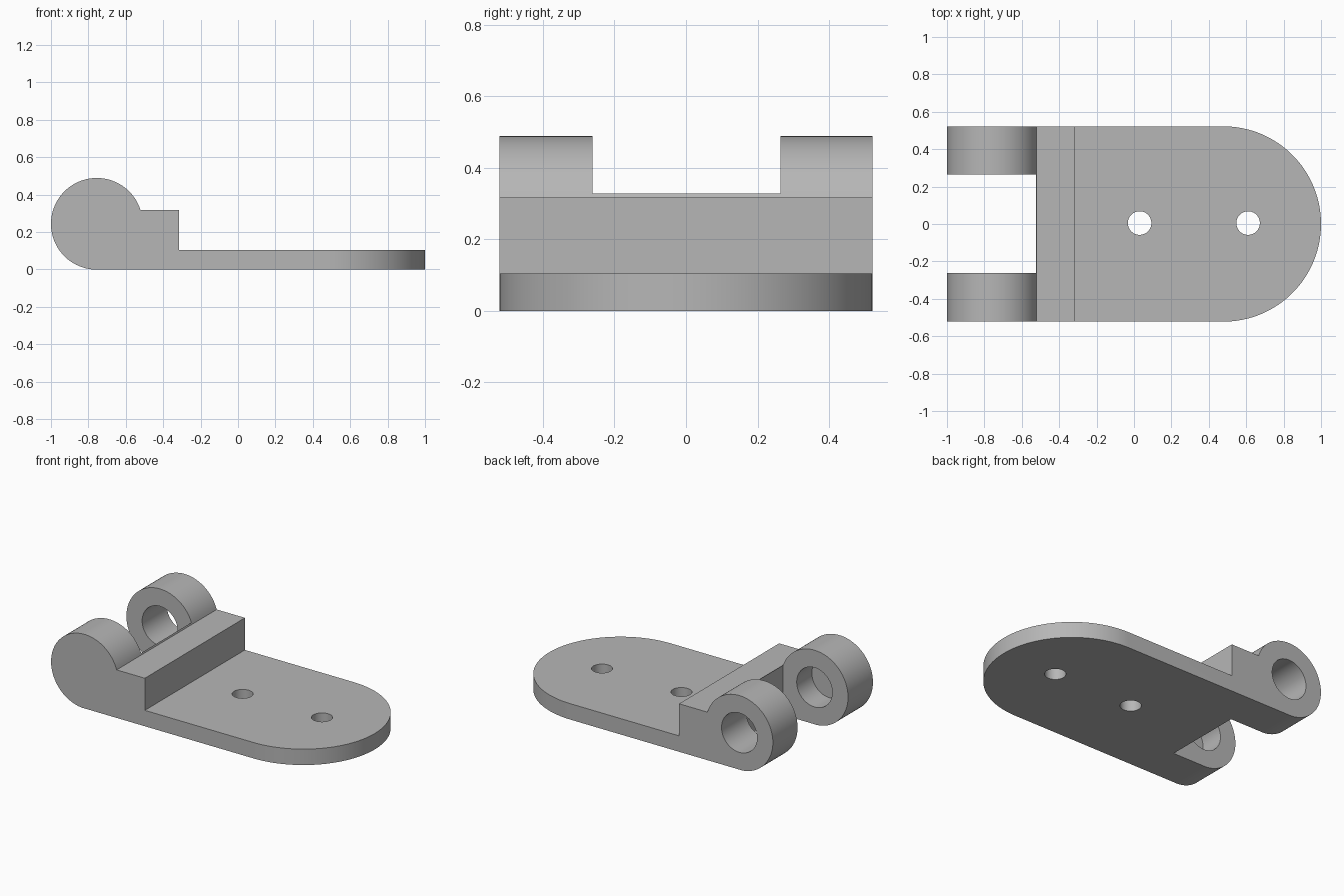
import bpy, bmesh
from math import sin, cos, pi, asin, radians
from mathutils import Vector

if "Cube" in bpy.data.objects:
    bpy.data.objects.remove(bpy.data.objects["Cube"], do_unlink=True)

HALF_W = 0.522                    # half width of the hinge leaf
KX, KZ, KR = -0.755, 0.244, 0.245  # knuckle centre and radius
BLOCK_TOP, BLOCK_FRONT, BLOCK_BACK = 0.317, -0.315, -0.525
PLATE_TOP = 0.105
BORE = 0.13

grey = bpy.data.materials.new("plain_grey")
grey.use_nodes = True
colour = (0.47, 0.47, 0.47, 1)
grey.diffuse_color = colour
grey.node_tree.nodes["Principled BSDF"].inputs["Base Color"].default_value = colour


def arc(cx, cy, r, start, end, n):
    return [(cx + r * cos(start + (end - start) * i / n),
             cy + r * sin(start + (end - start) * i / n)) for i in range(n + 1)]


def prism(name, outline, axis, low, high):
    """Extrude a 2D outline along y (outline in x, z) or z (outline in x, y)."""
    bm = bmesh.new()
    place = (lambda a, b: (a, low, b)) if axis == "y" else (lambda a, b: (a, b, low))
    face = bm.faces.new([bm.verts.new(place(a, b)) for a, b in outline])
    ext = bmesh.ops.extrude_face_region(bm, geom=[face])
    move = Vector((0, high - low, 0) if axis == "y" else (0, 0, high - low))
    bmesh.ops.translate(bm, vec=move,
                        verts=[v for v in ext["geom"] if isinstance(v, bmesh.types.BMVert)])
    bmesh.ops.recalc_face_normals(bm, faces=bm.faces)
    mesh = bpy.data.meshes.new(name)
    bm.to_mesh(mesh)
    bm.free()
    mesh.materials.append(grey)
    obj = bpy.data.objects.new(name, mesh)
    bpy.context.collection.objects.link(obj)
    return obj


def circle(cx, cy, r, n=64):
    return arc(cx, cy, r, 0, 2 * pi, n)[:-1]


def cut(target, cutter, operation="DIFFERENCE"):
    cutter.hide_render = True
    mod = target.modifiers.new(cutter.name, "BOOLEAN")
    mod.operation, mod.object, mod.solver = operation, cutter, "EXACT"
    bpy.context.view_layer.objects.active = target
    bpy.ops.object.modifier_apply(modifier=mod.name)
    bpy.data.objects.remove(cutter, do_unlink=True)


# Side profile: knuckle circle, raised block and thin plate
meet = asin((BLOCK_TOP - KZ) / KR)
profile = arc(KX, KZ, KR, meet, 1.5 * pi, 64)
profile[-1] = (KX, 0)
profile += [(1.1, 0), (1.1, PLATE_TOP), (BLOCK_FRONT, PLATE_TOP), (BLOCK_FRONT, BLOCK_TOP)]
leaf = prism("hinge_leaf", profile, "y", -HALF_W, HALF_W)

# Rounded end of the plate
plan = [(-1.2, HALF_W + 0.1), (-1.2, -HALF_W - 0.1), (1 - HALF_W, -HALF_W - 0.1)]
plan += arc(1 - HALF_W, 0, HALF_W, -pi / 2, pi / 2, 64) + [(1 - HALF_W, HALF_W + 0.1)]
cut(leaf, prism("end_rounding", plan, "z", -0.2, 0.8), "INTERSECT")

# Gap between the two knuckles
gap = [(-1.2, -0.262), (BLOCK_BACK, -0.262), (BLOCK_BACK, 0.264), (-1.2, 0.264)]
cut(leaf, prism("knuckle_gap", gap, "z", -0.2, 0.8))

# Pin bore: through the back knuckle, blind in the front one
cut(leaf, prism("pin_bore", circle(KX, KZ, BORE), "y", -0.42, 0.8))

# Screw holes
for x in (0.03, 0.61):
    cut(leaf, prism("screw_hole", circle(x, 0.005, 0.063, 48), "z", -0.2, 0.8))

bpy.ops.object.select_all(action="DESELECT")
leaf.select_set(True)
bpy.context.view_layer.objects.active = leaf
bpy.ops.object.shade_smooth_by_angle(angle=radians(25))
